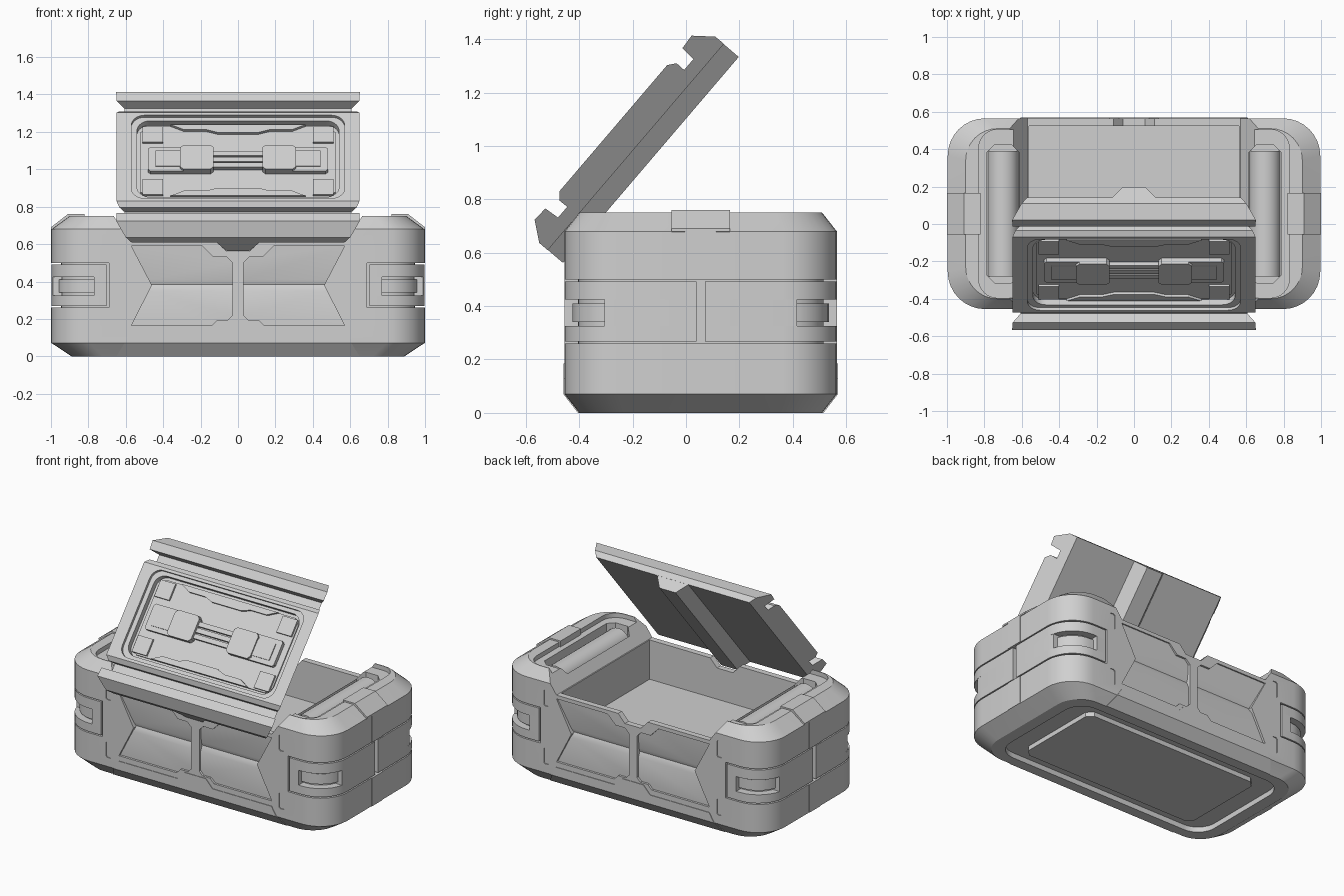
import bpy, bmesh, math
from mathutils import Matrix

if "Cube" in bpy.data.objects:
    bpy.data.objects.remove(bpy.data.objects["Cube"], do_unlink=True)

GREY = (0.63, 0.63, 0.63, 1)
grey = bpy.data.materials.new("plain_grey")
grey.use_nodes = True
grey.diffuse_color = GREY
grey.node_tree.nodes["Principled BSDF"].inputs["Base Color"].default_value = GREY

HX, HY, R = 0.996, 0.51, 0.2          # body half sizes and corner radius
BODY = Matrix.Translation((0, 0.055, 0))
LID = Matrix.Translation((0, 0.635 * 0.65, 0.635 * 0.76)) @ Matrix.Rotation(math.radians(49.5), 4, 'X')
parts = []


def loft(name, rings, place=None):
    """Closed solid through rings of 3D points."""
    bm = bmesh.new()
    vs = [[bm.verts.new(p) for p in ring] for ring in rings]
    n = len(rings[0])
    for a, b in zip(vs, vs[1:]):
        for i in range(n):
            bm.faces.new((a[i], a[(i + 1) % n], b[(i + 1) % n], b[i]))
    bm.faces.new(vs[0])
    bm.faces.new(vs[-1])
    bmesh.ops.recalc_face_normals(bm, faces=bm.faces)
    me = bpy.data.meshes.new(name)
    bm.to_mesh(me)
    bm.free()
    me.materials.append(grey)
    ob = bpy.data.objects.new(name, me)
    bpy.context.collection.objects.link(ob)
    if place:
        parts.append((ob, place))
    return ob


def prism(name, pts, a, b, axis='z', place=None):
    """Extrude a 2D outline along an axis from a to b."""
    put = {'x': lambda p, t: (t, p[0], p[1]), 'y': lambda p, t: (p[0], t, p[1]),
           'z': lambda p, t: (p[0], p[1], t)}[axis]
    return loft(name, [[put(p, t) for p in pts] for t in (a, b)], place)


def rect(x0, x1, y0, y1):
    return [(x0, y0), (x1, y0), (x1, y1), (x0, y1)]


def chamfered(x0, x1, y0, y1, c):
    return [(x0 + c, y0), (x1 - c, y0), (x1, y0 + c), (x1, y1 - c), (x1 - c, y1), (x0 + c, y1), (x0, y1 - c), (x0, y0 + c)]


def arc(cx, cy, r, a0, a1, n=8, squash=1):
    return [(cx + r * math.cos(math.radians(a0 + (a1 - a0) * i / n)),
             cy + squash * r * math.sin(math.radians(a0 + (a1 - a0) * i / n))) for i in range(n + 1)]


def rounded(hx, hy, r):
    return (arc(hx - r, hy - r, r, 0, 90) + arc(r - hx, hy - r, r, 90, 180)
            + arc(r - hx, r - hy, r, 180, 270) + arc(hx - r, r - hy, r, 270, 360))


def flip(pts, sx=1, sy=1):
    return [(p[0] * sx, p[1] * sy) for p in pts]


def cut(ob, tool, op='DIFFERENCE'):
    m = ob.modifiers.new("cut", 'BOOLEAN')
    m.object, m.operation, m.solver = tool, op, 'EXACT'
    bpy.context.view_layer.update()
    me = bpy.data.meshes.new_from_object(ob.evaluated_get(bpy.context.evaluated_depsgraph_get()))
    ob.modifiers.clear()
    ob.data = me
    bpy.data.objects.remove(tool, do_unlink=True)


# Case body with chamfered top and bottom
body = loft("case_body", [[(x, y, z) for x, y in rounded(hx, hy, r)] for z, hx, hy, r in
            ((0, 0.89, 0.455, 0.17), (0.07, HX, HY, R), (0.68, HX, HY, R), (0.75, 0.9, 0.455, 0.17))], BODY)
# Flared lid seat with a central dip, then the storage cavity
seat = [(-0.74, 0.857), (-0.57, 0.615), (-0.11, 0.615), (-0.06, 0.56)]
cut(body, prism("t", seat + flip(seat, -1)[::-1], -0.7, 0.7, 'y'))
cut(body, prism("t", rect(-0.562, 0.562, -0.47, 0.47), 0.35, 0.9))
# Recess in the underside
cut(body, prism("t", rounded(0.81, 0.39, 0.13), -0.1, 0.035))
prism("base_panel", chamfered(-0.66, 0.66, -0.31, 0.31, 0.04), 0.004, 0.05, 'z', BODY)

# Sloped recessed panels, sills and inlay slots on front and back
PANEL = [(0.03, 0.22), (0.055, 0.195), (0.11, 0.195), (0.14, 0.165), (0.57, 0.165), (0.46, 0.38),
         (0.57, 0.59), (0.19, 0.59), (0.13, 0.53), (0.06, 0.53), (0.03, 0.50)]
DEPTH = [(-0.6, 0.1), (-0.495, 0.1), (-0.495, 0.35), (-0.479, 0.385), (-0.488, 0.41), (-0.502, 0.6), (-0.6, 0.6)]
SILL = [(-0.65, 0), (-0.57, 0.13), (-0.13, 0.13), (-0.08, 0.185)]
SILL_SECTION = [(-0.46, 0), (-0.514, 0.07), (-0.514, 0.2), (-0.45, 0.2), (-0.44, 0)]
for sy, face in ((1, "front"), (-1, "back")):
    for sx in (1, -1):
        tool = prism("t", flip(PANEL, sx), -0.7 * sy, -0.3 * sy, 'y')
        cut(tool, prism("t", flip(DEPTH, sy), -0.8, 0.8, 'x'), 'INTERSECT')
        cut(body, tool)
        for z in (0.13, 0.52):
            cut(body, prism("t", flip(chamfered(0.625, 0.665, z, z + 0.11, 0.008), sx), -0.7 * sy, -0.504 * sy, 'y'))
    sill = prism(face + "_sill", SILL + flip(SILL, -1)[::-1], -0.7 * sy, -0.3 * sy, 'y', BODY)
    cut(sill, prism("t", flip(SILL_SECTION, sy), -0.8, 0.8, 'x'), 'INTERSECT')


def inset_arc(d, s):
    """Corner arc inset by d, for the front (s=-1) or back (s=1) corner."""
    return flip(arc(HX - R, HY - R, R - d, 90, 0), 1, s)


# Ends: recess band, top well, guards, strips and tabs
for sx, side in ((1, "left"), (-1, "right")):
    band = ([(0.69, -0.7), (1.2, -0.7), (1.2, 0.7), (0.69, 0.7), (0.69, 0.46)]
            + inset_arc(0.05, 1) + inset_arc(0.05, -1)[::-1] + [(0.69, -0.46)])
    cut(body, prism("t", flip(band, sx), 0.26, 0.50))
    well = [(0.5, -0.45), (0.7, -0.45)] + arc(0.73, -0.35, 0.1, -90, 0) + arc(0.73, 0.35, 0.1, 0, 90) + [(0.5, 0.45)]
    cut(body, prism("t", flip(well, sx), 0.72, 0.9))
    cut(body, prism("t", flip(chamfered(0.615, 0.785, -0.37, 0.37, 0.04), sx), 0.64, 0.9))
    # Broad rounded grip filling the top well
    prism(side + "_top_grip", flip(arc(0.70, 0.63, 0.083, 0, 180, 12, 0.95), sx), -0.335, 0.335, 'y', BODY)
    # Side strips and tab
    for z0, z1, n in ((0.07, 0.26, "lower"), (0.50, 0.685, "upper")):
        prism(f"{side}_{n}_strip", flip(rect(0.96, 1.0, z0, z1), sx), -0.058, 0.058, 'y', BODY)
    tab = [(0.95, 0.66), (1.0, 0.68), (1.0, 0.69), (0.91, 0.76), (0.82, 0.76), (0.82, 0.70)]
    prism(side + "_tab", flip(tab, sx), -0.11, 0.11, 'y', BODY)
    for sy, end in ((1, "front"), (-1, "back")):
        name = f"{end}_{side}_"

        def sector(part, x0, y0, d0, d1, z0, z1):
            pts = ([(x0, -HY + d0)] + inset_arc(d0, -1) + [(HX - d0, y0), (HX - d1, y0)]
                   + inset_arc(d1, -1)[::-1] + [(x0, -HY + d1)])
            prism(name + part, flip(pts, sx, sy), z0, z1, 'z', BODY)

        # Corner guard around the pocket, and the bar inside it
        sector("guard_lower", 0.702, -0.016, 0, 0.055, 0.268, 0.325)
        sector("guard_upper", 0.702, -0.016, 0, 0.055, 0.425, 0.492)
        sector("pocket_bar", 0.76, -0.30, 0.03, 0.055, 0.34, 0.41)
        prism(name + "guard_inner_post", flip(rect(0.702, 0.77, -HY, -0.455), sx, sy), 0.32, 0.43, 'z', BODY)
        post = [(HX - 0.055, -0.36), (HX - 0.0065, -0.36), (HX, -0.31), (HX, -0.016), (HX - 0.055, -0.016)]
        prism(name + "guard_side_post", flip(post, sx, sy), 0.32, 0.43, 'z', BODY)

# Lid: grooved profile, flanks tapering towards the underside
half = [(0.508, 0.79), (0.508, 0.832), (0.453, 0.902), (0.395, 0.898), (0.39, 0.84),
        (0.337, 0.84), (0.338, 0.878), (0.31, 0.90)]
prof = half + flip(half, -1)[::-1]
lid = loft("lid", [[(s * (0.57 + (n - 0.79) * 0.73), v, n) for v, n in prof] for s in (-1, 1)], LID)
cut(lid, prism("t", rounded(0.57, 0.292, 0.07), 0.882, 1.0))
cut(lid, prism("t", rounded(0.54, 0.268, 0.07), 0.845, 1.0))
prism("lid_ridge", [(-0.12, 0.795), (-0.06, 0.716), (0.06, 0.716), (0.12, 0.795)], -0.507, 0.507, 'y', LID)

# Raised details in the lid recess
prism("lid_inner_plate", chamfered(-0.52, 0.52, -0.25, 0.25, 0.04), 0.83, 0.856, 'z', LID)
trim = [(-0.36, 0.25), (-0.29, 0.215), (-0.17, 0.215), (-0.11, 0.195)]
for s, n in ((1, "rear"), (-1, "front")):
    prism(f"lid_{n}_trim", flip(trim + flip(trim, -1)[::-1], 1, s), 0.84, 0.872, 'z', LID)
for s, n in ((1, "left"), (-1, "right")):
    prism(f"handle_{n}_wing", flip(chamfered(0.28, 0.48, -0.085, 0.085, 0.012), s), 0.84, 0.882, 'z', LID)
    prism(f"handle_{n}_inset", flip(rect(0.30, 0.44, -0.055, 0.055), s), 0.84, 0.889, 'z', LID)
    prism(f"handle_{n}_pad", flip(chamfered(0.13, 0.31, -0.085, 0.085, 0.018), s), 0.84, 0.898, 'z', LID)
    for t, m in ((1, "rear"), (-1, "front")):
        prism(f"lid_{m}_{n}_corner", flip(rect(0.40, 0.51, 0.13, 0.24), s, t), 0.84, 0.87, 'z', LID)
for i in range(3):
    v = (i - 1) * 0.04
    prism(f"handle_bar_{i + 1}", rect(-0.17, 0.17, v - 0.015, v + 0.015), 0.84, 0.88, 'z', LID)

# Place parts and shade
bpy.ops.object.select_all(action='DESELECT')
for ob, place in parts:
    ob.data.transform(place)
    ob.select_set(True)
bpy.context.view_layer.objects.active = body
bpy.ops.object.shade_smooth_by_angle(angle=math.radians(25))
